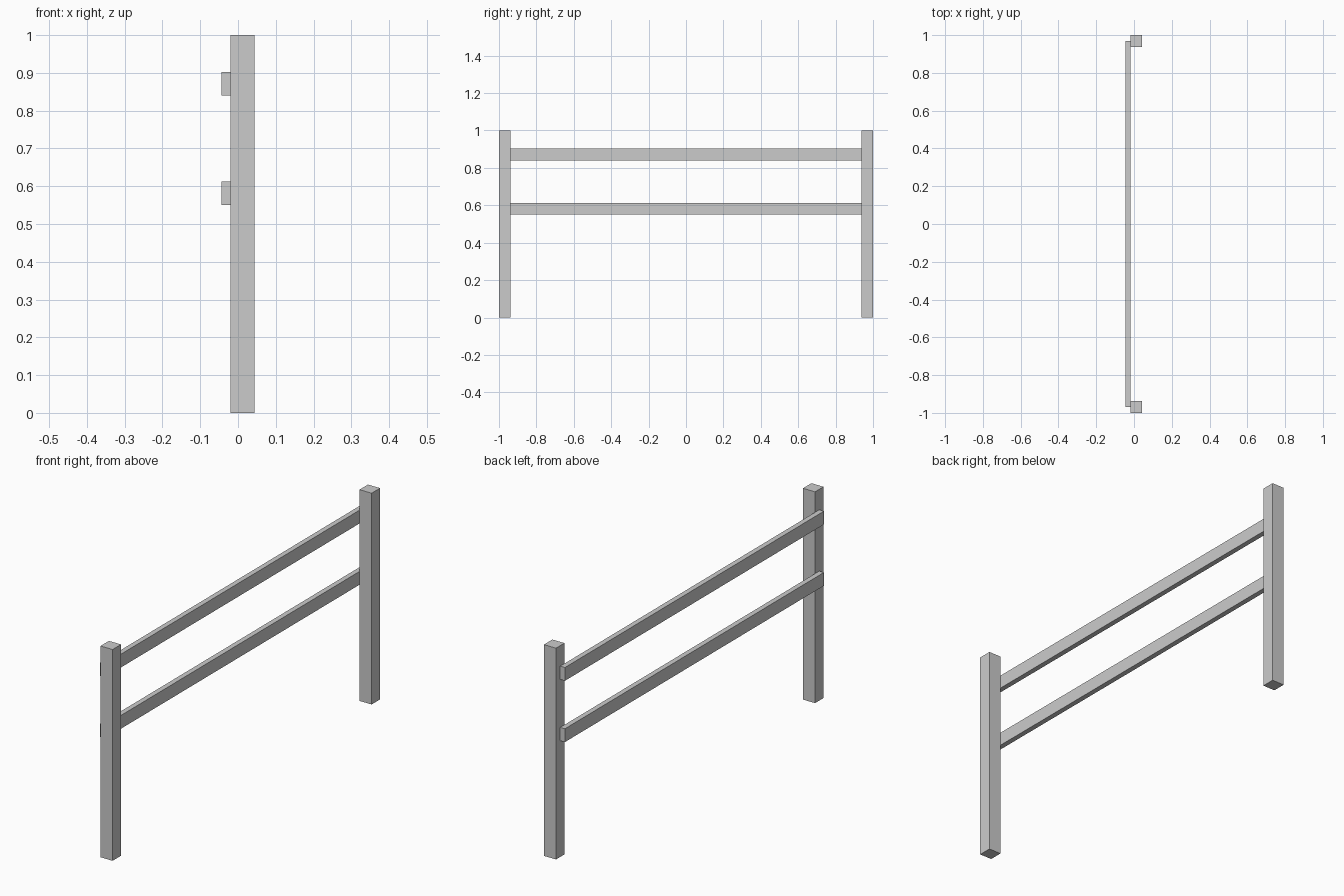
import bpy

if "Cube" in bpy.data.objects:
    bpy.data.objects.remove(bpy.data.objects["Cube"])

def box(name, lo, hi):
    bpy.ops.mesh.primitive_cube_add(size=1, location=[(a + b) / 2 for a, b in zip(lo, hi)])
    ob = bpy.context.object
    ob.name = name
    ob.scale = [b - a for a, b in zip(lo, hi)]
    bpy.ops.object.transform_apply(location=False, rotation=False, scale=True)
    return ob

W = 0.063                              # post side and rail height
X_BACK, X_JOIN, X_FRONT = -0.044, -0.0195, 0.0435

# Square end posts
box("front_post", (X_JOIN, -1, 0), (X_FRONT, -1 + W, 1))
box("back_post", (X_JOIN, 1 - W, 0), (X_FRONT, 1, 1))

# Rails fixed to the left face, ending at the middle of each post
END = 1 - W / 2
for name, z in (("lower_rail", 0.55), ("upper_rail", 0.84)):
    box(name, (X_BACK, -END, z), (X_JOIN, END, z + W))
